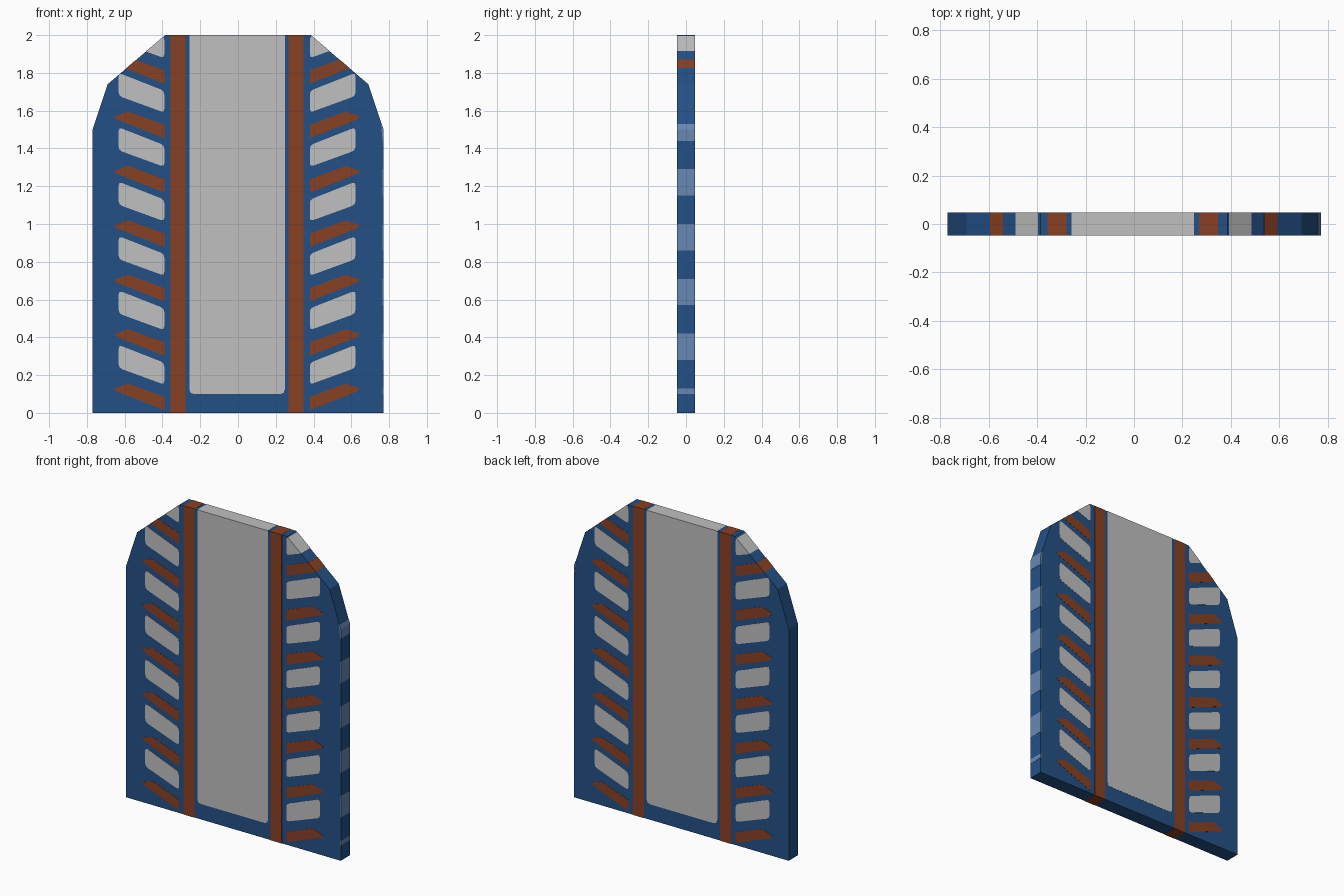
import bpy, bmesh
from mathutils import Vector

if "Cube" in bpy.data.objects:
    bpy.data.objects.remove(bpy.data.objects["Cube"])

T = 0.047          # half thickness
LIFT = 0.001       # how far inlays stand proud
SHIFT = -0.005     # the painted pattern sits slightly left of centre
STEP = 0.288       # vertical spacing of the repeated side pattern
OUTLINE = [(-0.77, 0), (0.77, 0), (0.77, 1.5), (0.69, 1.74),
           (0.385, 2), (-0.385, 2), (-0.69, 1.74), (-0.77, 1.5)]


def material(name, rgb):
    m = bpy.data.materials.new(name)
    lin = [(c / 255 / 12.92 if c < 10 else ((c / 255 + 0.055) / 1.055) ** 2.4) for c in rgb]
    m.diffuse_color = (*lin, 1)
    m.use_nodes = True
    m.node_tree.nodes["Principled BSDF"].inputs["Base Color"].default_value = m.diffuse_color
    return m


BLUE = material("deep blue", (36, 80, 134))
RUST = material("rust orange", (137, 64, 34))
GREY = material("light grey", (192, 192, 192))
PALE = material("pale blue", (103, 137, 180))


def rounded(pts, r):
    """Cut each corner of a polygon with a three point curve."""
    out = []
    for i, p in enumerate(pts):
        p, a, b = Vector(p), Vector(pts[i - 1]), Vector(pts[(i + 1) % len(pts)])
        s, e = p + (a - p).normalized() * r, p + (b - p).normalized() * r
        out += [s, (s + e) / 4 + p / 2, e]
    return out


def slab(name, polys, mat, half, clip=True):
    """Extrude flat x-z polygons through the thickness, trimmed to the outline."""
    bm = bmesh.new()
    for pts in polys:
        bm.faces.new([bm.verts.new((p[0], -half, p[1])) for p in pts])
    if clip:
        for i, (x, z) in enumerate(OUTLINE):
            x2, z2 = OUTLINE[(i + 1) % len(OUTLINE)]
            n = Vector((z2 - z, 0, x - x2)).normalized()
            bmesh.ops.bisect_plane(bm, geom=bm.verts[:] + bm.edges[:] + bm.faces[:],
                                   plane_co=Vector((x, 0, z)) + n * LIFT,
                                   plane_no=n, clear_outer=True)
    ext = bmesh.ops.extrude_face_region(bm, geom=bm.faces[:])
    bmesh.ops.translate(bm, vec=(0, 2 * half, 0),
                        verts=[v for v in ext["geom"] if isinstance(v, bmesh.types.BMVert)])
    bmesh.ops.recalc_face_normals(bm, faces=bm.faces[:])
    me = bpy.data.meshes.new(name)
    bm.to_mesh(me)
    bm.free()
    me.materials.append(mat)
    ob = bpy.data.objects.new(name, me)
    bpy.context.collection.objects.link(ob)
    return ob


def place(pts, side, dz=0):
    return [(side * x + SHIFT, z + dz) for x, z in pts]


# Main board
slab("board", [OUTLINE], BLUE, T, clip=False)

# Tall central panel with small rounded bottom corners
panel = rounded([(-0.253, 0.10), (0.253, 0.10), (0.253, 2.1), (-0.253, 2.1)], 0.025)
slab("centre_panel", [place(panel, 1)], GREY, T + LIFT)

# Shapes repeated up both sides
stripe = [(0.273, -0.1), (0.352, -0.1), (0.352, 2.1), (0.273, 2.1)]
fin = [(0.385, 0.015), (0.635, 0.113), (0.65, 0.13), (0.575, 0.155), (0.385, 0.085)]
window = rounded([(0.385, 0.15), (0.627, 0.238), (0.627, 0.36), (0.385, 0.265)], 0.02)
for side, label in ((-1, "left"), (1, "right")):
    slab(label + "_stripe", [place(stripe, side)], RUST, T + LIFT)
    slab(label + "_fins", [place(fin, side, i * STEP) for i in range(7)], RUST, T + LIFT)
    slab(label + "_windows", [place(window, side, i * STEP) for i in range(7)], GREY, T + LIFT)

# Pale patches on the right edge only
patches = [(0.10, 0.13)] + [(0.28 + i * 0.29, 0.42 + i * 0.29) for i in range(4)] + [(1.44, 1.53)]
slab("edge_patches", [[(0.766, a), (0.78, a), (0.78, b), (0.766, b)] if b < 1.5 else
                      [(0.757, b), (0.766, a), (0.78, a), (0.78, b)] for a, b in patches],
     PALE, T + LIFT)
